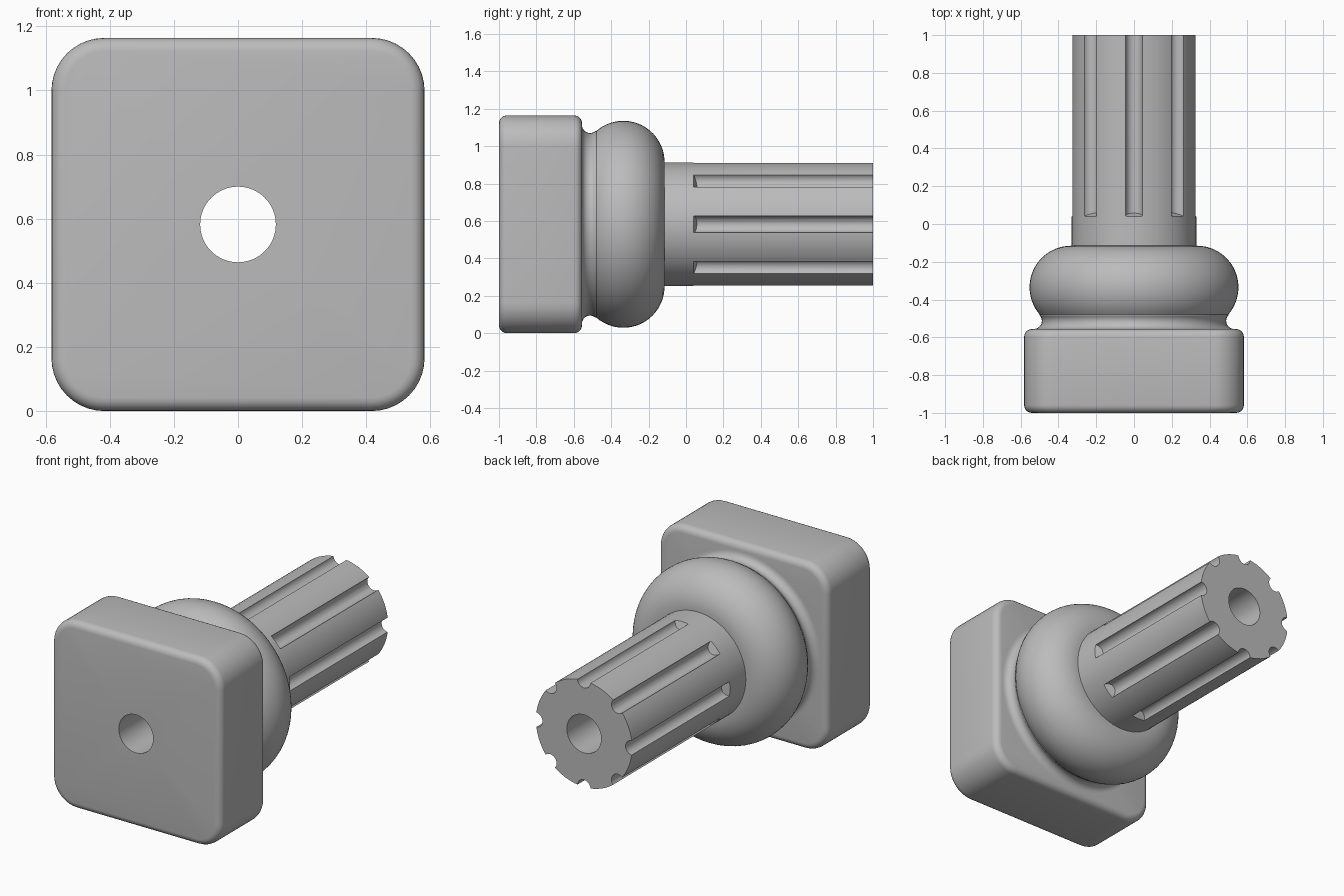
import bpy, bmesh
from math import sin, cos, pi, radians
from mathutils import Matrix, Vector

HALF = 0.582          # half width of the square plate, also the axis height
FRONT, JOINT, BACK = -1.0, -0.556, 1.0
BORE = 0.118
SHAFT = 0.33
AXIS = Vector((0, 0, HALF))

cube = bpy.data.objects.get("Cube")
if cube:
    bpy.data.objects.remove(cube, do_unlink=True)

grey = bpy.data.materials.new("plain grey")
grey.use_nodes = True
COLOR = (0.5, 0.5, 0.5, 1)
grey.diffuse_color = COLOR
grey.node_tree.nodes["Principled BSDF"].inputs["Base Color"].default_value = COLOR


def make_object(name, bm):
    bmesh.ops.recalc_face_normals(bm, faces=bm.faces)
    mesh = bpy.data.meshes.new(name)
    bm.to_mesh(mesh)
    bm.free()
    mesh.materials.append(grey)
    obj = bpy.data.objects.new(name, mesh)
    bpy.context.collection.objects.link(obj)
    return obj


def activate(obj):
    bpy.ops.object.select_all(action='DESELECT')
    obj.select_set(True)
    bpy.context.view_layer.objects.active = obj


def cut(obj, cutter):
    activate(obj)
    mod = obj.modifiers.new("cut", 'BOOLEAN')
    mod.operation, mod.solver, mod.object = 'DIFFERENCE', 'EXACT', cutter
    bpy.ops.object.modifier_apply(modifier=mod.name)
    bpy.data.objects.remove(cutter, do_unlink=True)


def arc(y, r, radius, start, end, steps):
    """Profile points (y, r) on an arc, angles in degrees."""
    angles = [radians(start + (end - start) * i / steps) for i in range(steps + 1)]
    return [(y + radius * cos(a), r + radius * sin(a)) for a in angles]


def lathe(profile, segments):
    """Turn a closed (y, r) profile around the long axis."""
    bm = bmesh.new()
    verts = [bm.verts.new((0, y, HALF + r)) for y, r in profile]
    edges = [bm.edges.new((v, verts[i - 1])) for i, v in enumerate(verts)]
    bmesh.ops.spin(bm, geom=verts + edges, cent=AXIS, axis=(0, 1, 0),
                   angle=2 * pi, steps=segments, use_merge=True)
    bmesh.ops.remove_doubles(bm, verts=bm.verts, dist=1e-5)
    return bm


def rod(bm, radius, y0, y1, offset=0, turn=0, segments=24, slant=0):
    """Add a rod along y, lifted off the axis and turned around it."""
    verts = bmesh.ops.create_cone(bm, cap_ends=True, segments=segments, radius1=radius,
                                  radius2=radius, depth=1)["verts"]
    for v in verts:
        x, up, end = v.co
        v.co = (x, y1 if end > 0 else y0 - slant * up, up + offset)
    move = Matrix.Translation(AXIS) @ Matrix.Rotation(turn, 4, 'Y')
    bmesh.ops.transform(bm, matrix=move, verts=verts)


# Square plate: rounded corners, then softened front and back rims
bm = bmesh.new()
bmesh.ops.create_cube(bm, size=1)
for v in bm.verts:
    v.co = (v.co.x * 2 * HALF, FRONT if v.co.y < 0 else JOINT, (v.co.z + 0.5) * 2 * HALF)
corners = [e for e in bm.edges if abs(e.verts[0].co.y - e.verts[1].co.y) > 0.1]
bmesh.ops.bevel(bm, geom=corners, offset=0.165, segments=10, profile=0.5, affect='EDGES')
rims = [e for e in bm.edges if abs(e.verts[0].co.y - e.verts[1].co.y) < 0.01]
bmesh.ops.bevel(bm, geom=rims, offset=0.042, segments=5, profile=0.5, affect='EDGES')
plate = make_object("base_plate", bm)
bm = bmesh.new()
rod(bm, BORE, FRONT - 0.1, JOINT + 0.1, segments=64)
cut(plate, make_object("bore_cutter", bm))

# Stem: cove, round bulb and hollow shaft turned in one piece
profile = [(JOINT, BORE)]
profile += arc(-0.513, 0.531, 0.043, 180, 312, 10)
profile += arc(-0.335, 0.333, 0.22, 131, 0, 24)
profile += [(-0.115, SHAFT), (BACK, SHAFT), (BACK, BORE)]
stem = make_object("fluted_stem", lathe(profile, 64))

# Eight flutes along the shaft, each with a sloped inner end
bm = bmesh.new()
for i in range(8):
    rod(bm, 0.045, 0.04, BACK + 0.1, offset=SHAFT, turn=i * pi / 4, slant=0.4)
cut(stem, make_object("flute_cutter", bm))

for obj in (plate, stem):
    activate(obj)
    bpy.ops.object.shade_smooth_by_angle(angle=radians(32))
